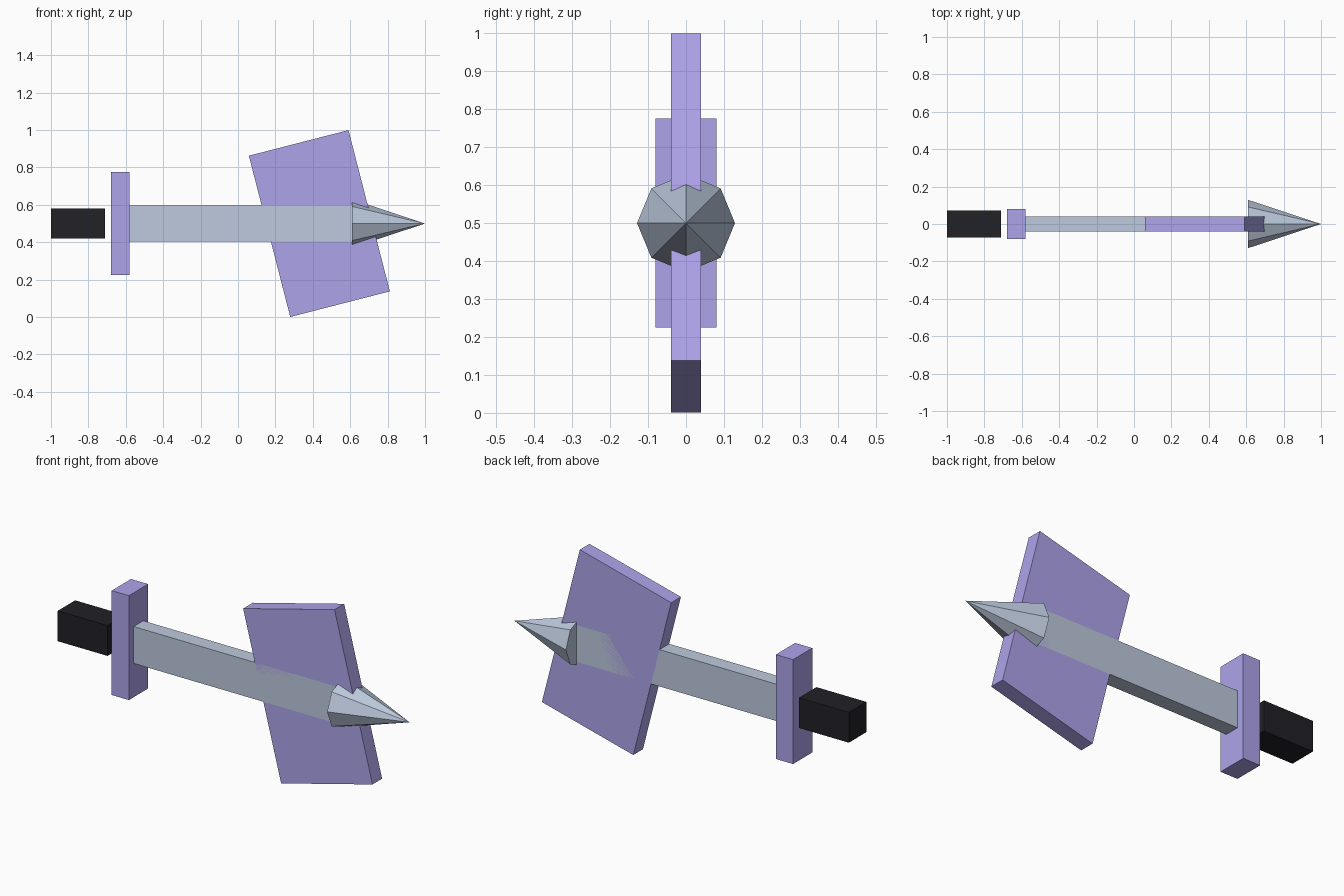
import bpy
from math import radians

if "Cube" in bpy.data.objects:
    bpy.data.objects.remove(bpy.data.objects["Cube"])


def material(name, rgb):
    m = bpy.data.materials.new(name)
    m.diffuse_color = (*rgb, 1)
    m.use_nodes = True
    m.node_tree.nodes["Principled BSDF"].inputs["Base Color"].default_value = m.diffuse_color
    return m


STEEL = material("steel", (0.51, 0.59, 0.73))
PURPLE = material("purple", (0.42, 0.37, 0.82))
BLACK = material("black", (0.015, 0.015, 0.02))
MID_Z = 0.5  # height of the long axis


def box(name, x, size, mat, tilt=0):
    bpy.ops.mesh.primitive_cube_add(size=1, location=(x, 0, MID_Z))
    ob = bpy.context.object
    ob.name = name
    ob.scale = size
    ob.rotation_euler.y = radians(tilt)
    ob.data.materials.append(mat)
    return ob


# grip, stands slightly clear of the guard
box("grip", -0.855, (0.29, 0.145, 0.16), BLACK)
# upright crossguard
box("crossguard", -0.63, (0.10, 0.16, 0.55), PURPLE)
# long flat blade, from guard to tip
box("blade", 0.015, (1.19, 0.08, 0.194), STEEL)
# tilted plate crossing the blade
box("head_plate", 0.435, (0.55, 0.08, 0.89), PURPLE, tilt=-14.4)

# eight-sided pointed tip along +x
bpy.ops.mesh.primitive_cone_add(vertices=8, radius1=0.129, radius2=0, depth=0.39,
                                location=(0.805, 0, MID_Z),
                                rotation=(0, radians(90), 0))
tip = bpy.context.object
tip.name = "spear_tip"
tip.data.materials.append(STEEL)
